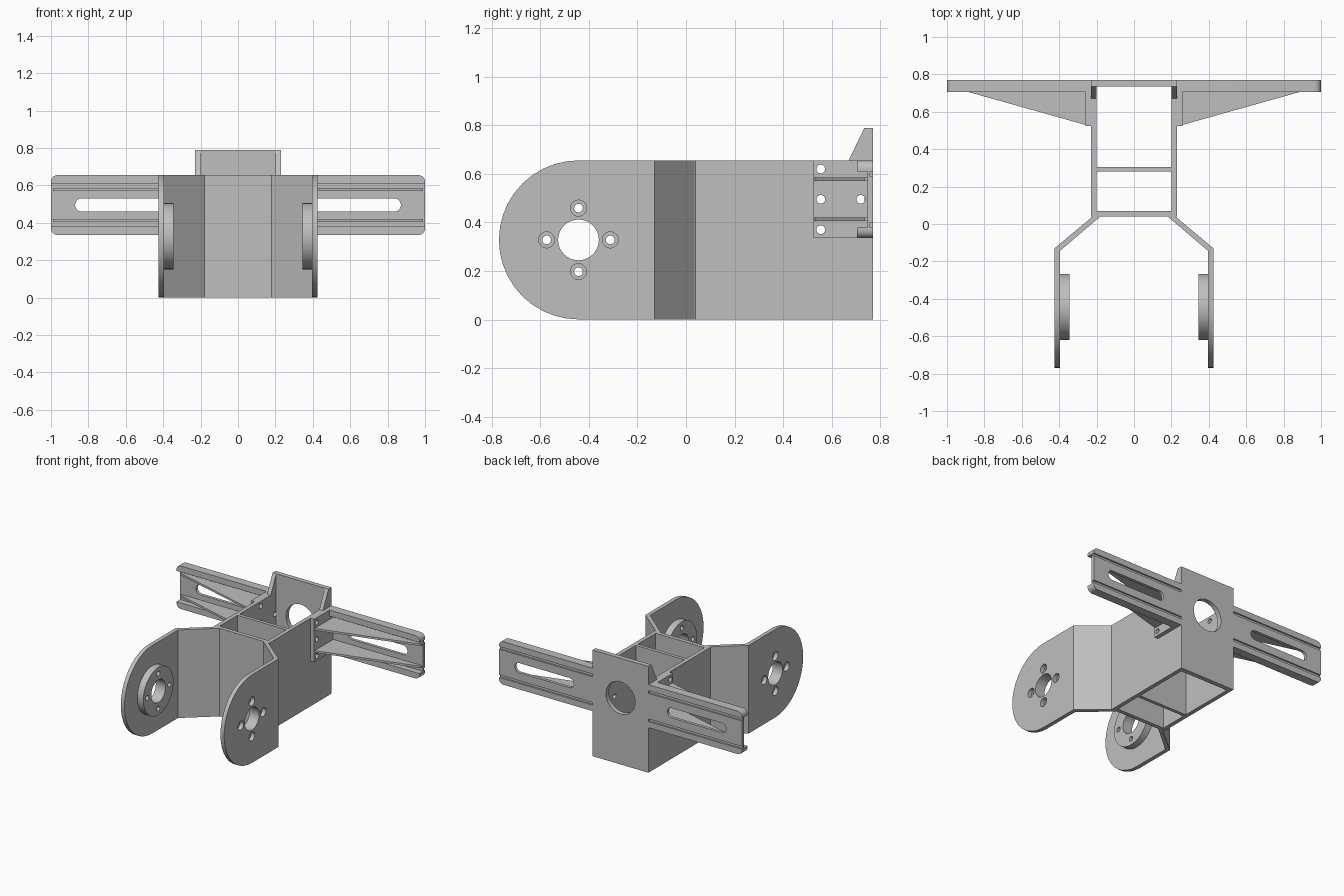
import bpy, bmesh
from math import sin, cos, pi
from mathutils import Vector

cube = bpy.data.objects.get("Cube")
if cube:
    bpy.data.objects.remove(cube, do_unlink=True)

grey = bpy.data.materials.new("bracket grey")
grey.use_nodes = True
GREY = (0.52, 0.52, 0.52, 1)
grey.diffuse_color = GREY
grey.node_tree.nodes["Principled BSDF"].inputs["Base Color"].default_value = GREY

H = 0.655                      # wall height
PIVOT = (-0.443, 0.328)        # arm pivot (y, z)
MID = 0.495                    # wing centre height
PLACE = {"x": lambda a, b, t: (t, a, b),
         "y": lambda a, b, t: (a, t, b),
         "z": lambda a, b, t: (a, b, t)}


def prism(name, points, axis, lo, hi):
    """Extrude a flat outline along an axis from lo to hi."""
    bm = bmesh.new()
    base = [bm.verts.new(PLACE[axis](a, b, lo)) for a, b in points]
    face = bm.faces.new(base)
    out = bmesh.ops.extrude_face_region(bm, geom=[face])
    top = [v for v in out["geom"] if isinstance(v, bmesh.types.BMVert)]
    shift = Vector(PLACE[axis](0, 0, hi - lo))
    bmesh.ops.translate(bm, verts=top, vec=shift)
    bmesh.ops.recalc_face_normals(bm, faces=bm.faces)
    mesh = bpy.data.meshes.new(name)
    bm.to_mesh(mesh)
    bm.free()
    ob = bpy.data.objects.new(name, mesh)
    bpy.context.collection.objects.link(ob)
    mesh.materials.append(grey)
    return ob


def box(name, x0, x1, y0, y1, z0, z1):
    return prism(name, [(x0, y0), (x1, y0), (x1, y1), (x0, y1)], "z", z0, z1)


def arc(ca, cb, r, start=0, end=2 * pi, n=32):
    full = abs(end - start) > 6.28
    return [(ca + r * cos(start + (end - start) * i / n),
             cb + r * sin(start + (end - start) * i / n))
            for i in range(n if full else n + 1)]


def cut(ob, cutters):
    """Subtract cutter outlines, then remove the cutters."""
    for pts, axis, lo, hi in cutters:
        tool = prism("cutter", pts, axis, lo, hi)
        tool.hide_render = True
        mod = ob.modifiers.new("cut", "BOOLEAN")
        mod.operation, mod.solver, mod.object = "DIFFERENCE", "EXACT", tool
        bpy.context.view_layer.objects.active = ob
        bpy.ops.object.modifier_apply(modifier=mod.name)
        bpy.data.objects.remove(tool, do_unlink=True)


def smooth(ob):
    bpy.ops.object.select_all(action="DESELECT")
    ob.select_set(True)
    bpy.context.view_layer.objects.active = ob
    bpy.ops.object.shade_smooth_by_angle(angle=0.5)


def round_tip(ob):
    """Round the two outer corners of a wing."""
    bm = bmesh.new()
    bm.from_mesh(ob.data)
    zs = [v.co.z for v in bm.verts]
    edges = [e for e in bm.edges
             if all(abs(v.co.x) > 0.99 and
                    (v.co.z > max(zs) - 1e-4 or v.co.z < min(zs) + 1e-4)
                    for v in e.verts)
             and abs(e.verts[0].co.z - e.verts[1].co.z) < 1e-4]
    bmesh.ops.bevel(bm, geom=edges, offset=0.035, segments=6, profile=0.5,
                    affect="EDGES")
    bm.to_mesh(ob.data)
    bm.free()


# Central box: cross plates and the tall back plate
box("front_cross_plate", -0.2, 0.2, 0.04, 0.07, 0, H)
box("middle_cross_plate", -0.2, 0.2, 0.28, 0.305, 0, H)
back = box("back_plate", -0.2, 0.2, 0.735, 0.77, 0, 0.79)
cut(back, [(arc(0, MID, 0.12), "y", 0.6, 0.9)])
smooth(back)

PY, PZ = PIVOT
SCREWS = [(PY + 0.131 * cos(k * pi / 2), PZ + 0.131 * sin(k * pi / 2)) for k in range(4)]
WALL_HOLES = [(0.555, 0.37), (0.555, MID), (0.555, 0.62), (0.72, MID)]

# Channel section of a wing, mirrored about its centre height
half = [(0.748, 0.115), (0.705, 0.115), (0.705, 0.16), (0.77, 0.16),
        (0.77, 0.115), (0.758, 0.115), (0.758, 0.095), (0.77, 0.095)]
channel = ([(y, MID + d) for y, d in half] +
           [(y, MID - d) for y, d in reversed(half)])

for side, s in (("left", 1), ("right", -1)):
    # Side wall of the box and the splayed strut
    wall = box(side + "_wall", s * 0.2, s * 0.23, 0.04, 0.77, 0, H)
    cut(wall, [(arc(y, z, 0.018, n=16), "x", s * 0.1, s * 0.3) for y, z in WALL_HOLES])
    smooth(wall)
    strut = [(0.2, 0.07), (0.23, 0.033), (0.425, -0.13), (0.395, -0.143),
             (0.18, 0.04)]
    prism(side + "_strut", [(s * x, y) for x, y in strut], "z", 0, H)
    prism(side + "_back_gusset", [(0.67, H), (0.735, 0.79), (0.77, 0.79), (0.77, H)],
          "x", s * 0.2, s * 0.23)

    # Round-ended arm plate with counterbored screw holes
    outline = [(-0.13, 0), (-0.13, H)] + arc(PY, PZ, 0.3275, pi / 2, 1.5 * pi, 20)
    arm = prism(side + "_arm", outline, "x", s * 0.395, s * 0.425)
    cut(arm, [(arc(PY, PZ, 0.084), "x", s * 0.3, s * 0.5)] +
        [(arc(y, z, 0.033, n=20), "x", s * 0.3, s * 0.5) for y, z in SCREWS])
    smooth(arm)

    # Raised boss on the inner face of the arm
    boss = prism(side + "_boss", arc(PY, PZ, 0.177, n=48), "x", s * 0.345, s * 0.395)
    cut(boss, [(arc(PY, PZ, 0.084), "x", s * 0.3, s * 0.5)] +
        [(arc(y, z, 0.018, n=16), "x", s * 0.3, s * 0.5) for y, z in SCREWS])
    smooth(boss)

    # Wing: slotted channel, mounting flange and two tapering fins
    wing = prism(side + "_wing", channel, "x", s * 0.23, s)
    round_tip(wing)
    slot = (arc(0.835, MID, 0.036, -pi / 2, pi / 2, 10) +
            arc(0.42, MID, 0.036, pi / 2, 1.5 * pi, 10))
    cut(wing, [([(s * x, z) for x, z in slot], "y", 0.6, 0.9)])
    smooth(wing)
    flange = box(side + "_flange", s * 0.23, s * 0.26, 0.525, 0.748, 0.335, H)
    cut(flange, [(arc(y, z, 0.018, n=16), "x", s * 0.1, s * 0.3) for y, z in WALL_HOLES])
    smooth(flange)
    fin = [(0.26, 0.53), (0.99, 0.735), (0.99, 0.75), (0.26, 0.75)]
    for level, z in (("upper", MID + 0.075), ("lower", MID - 0.09)):
        prism(f"{side}_{level}_fin", [(s * x, y) for x, y in fin], "z", z, z + 0.015)
